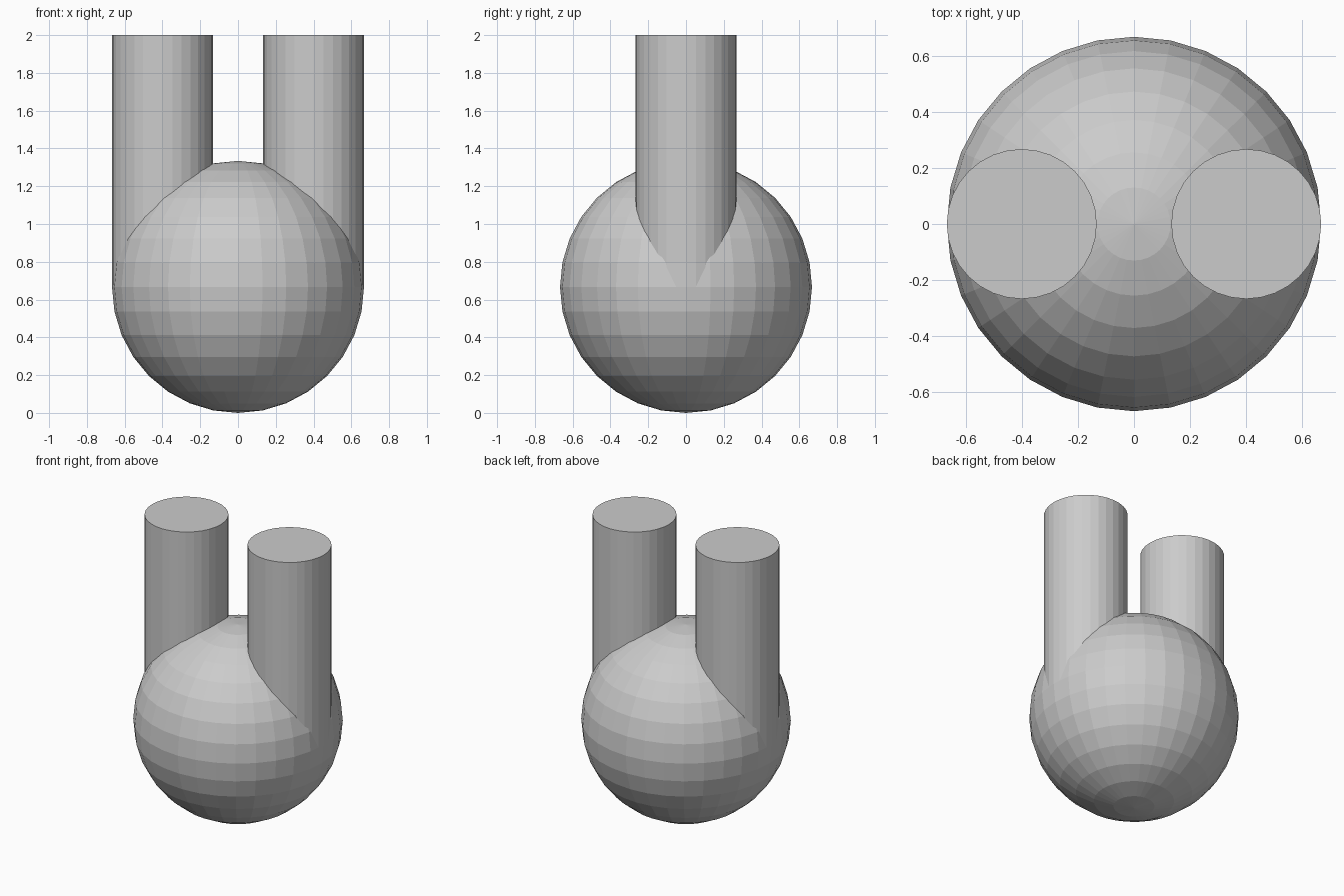
import bpy

if "Cube" in bpy.data.objects:
    bpy.data.objects.remove(bpy.data.objects["Cube"])

R = 0.667          # body radius
TUBE_R = 0.267     # tube radius
TOP = 2.0          # top of the tubes

# Faceted round body
bpy.ops.mesh.primitive_uv_sphere_add(segments=32, ring_count=16, radius=R, location=(0, 0, R))
bpy.context.object.name = "round_body"

# Two upright tubes, starting at the body's equator
for side, name in ((-1, "left_tube"), (1, "right_tube")):
    bpy.ops.mesh.primitive_cylinder_add(vertices=32, radius=TUBE_R, depth=TOP - R,
                                        location=(side * (R - TUBE_R), 0, (TOP + R) / 2))
    bpy.context.object.name = name
